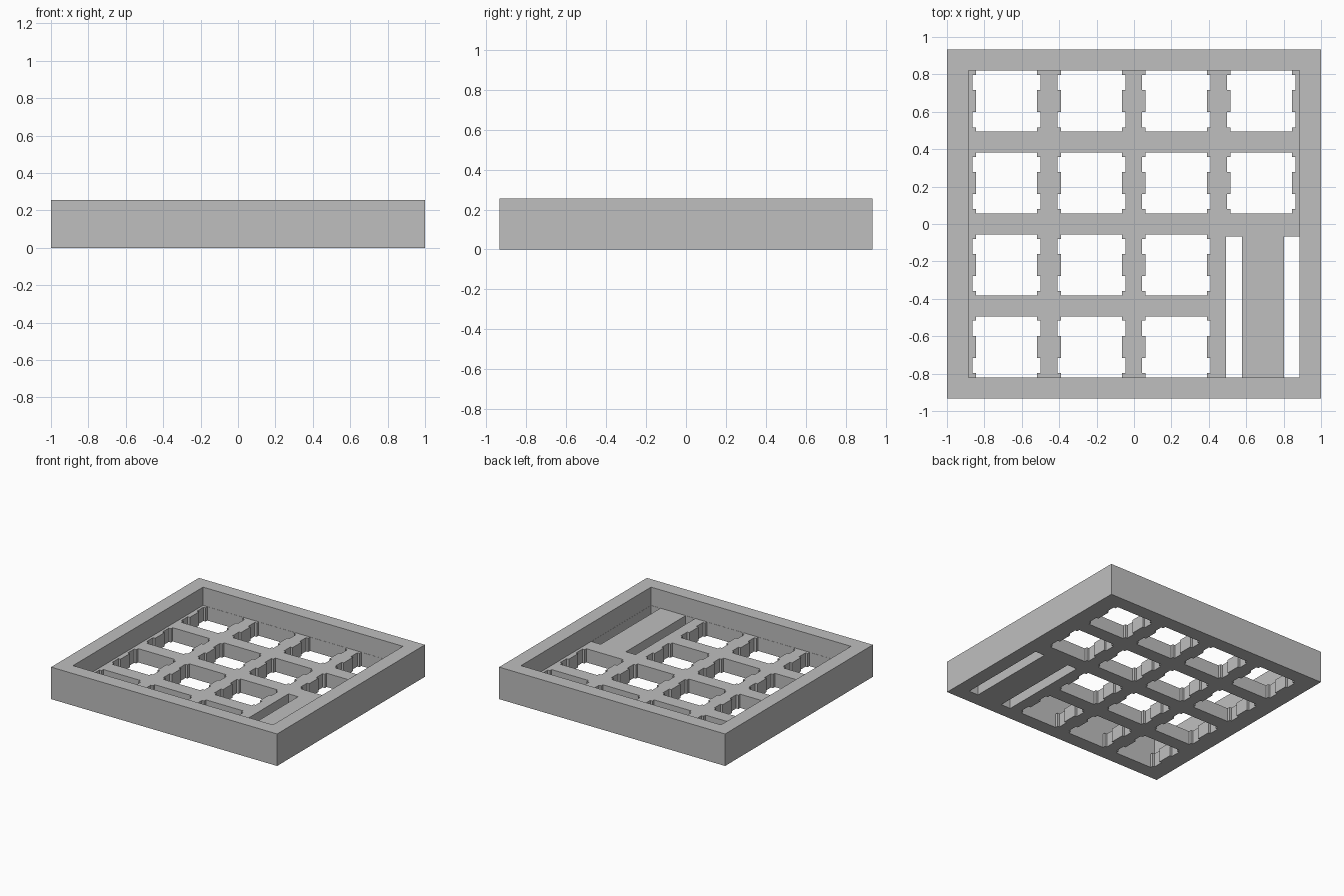
import bpy, bmesh

cube = bpy.data.objects.get("Cube")
if cube:
    bpy.data.objects.remove(cube, do_unlink=True)

# Main dimensions
WIDTH, DEPTH, HEIGHT = 2.0, 1.868, 0.256
POCKET_X, POCKET_Y = 0.885, 0.822
FLOOR = 0.11
PITCH_X, PITCH_Y = 0.454, 0.438
UNIT = 0.02335

grey = bpy.data.materials.new("plain grey")
grey.use_nodes = True
colour = (0.52, 0.52, 0.52, 1)
grey.diffuse_color = colour
grey.node_tree.nodes["Principled BSDF"].inputs["Base Color"].default_value = colour


def add_prism(bm, outline, low, high):
    """Close a counter-clockwise outline into a solid prism."""
    bottom = [bm.verts.new((x, y, low)) for x, y in outline]
    top = [bm.verts.new((x, y, high)) for x, y in outline]
    bm.faces.new(bottom[::-1])
    bm.faces.new(top)
    n = len(outline)
    for i in range(n):
        j = (i + 1) % n
        bm.faces.new((bottom[i], bottom[j], top[j], top[i]))


def rectangle(x0, x1, y0, y1):
    return [(x0, y0), (x1, y0), (x1, y1), (x0, y1)]


def finish(name, bm):
    mesh = bpy.data.meshes.new(name)
    bm.to_mesh(mesh)
    bm.free()
    mesh.materials.append(grey)
    obj = bpy.data.objects.new(name, mesh)
    bpy.context.collection.objects.link(obj)
    return obj


def key_outline(cx, cy):
    """Square socket with two shallow notches on each side."""
    half, notch = 7, 7.8
    right = [(half, -7), (half, -6), (notch, -6), (notch, -2.5), (half, -2.5),
             (half, 2.5), (notch, 2.5), (notch, 6), (half, 6), (half, 7)]
    left = [(-x, -y) for x, y in right]
    return [(cx + x * UNIT, cy + y * UNIT) for x, y in right + left]


# Solid tray block
bm = bmesh.new()
add_prism(bm, rectangle(-WIDTH / 2, WIDTH / 2, -DEPTH / 2, DEPTH / 2), 0, HEIGHT)
tray = finish("key_tray", bm)

# Recess inside the rim
bm = bmesh.new()
add_prism(bm, rectangle(-POCKET_X, POCKET_X, -POCKET_Y, POCKET_Y), FLOOR, HEIGHT + 0.1)
pocket = finish("recess_cutter", bm)

# Key sockets, with two long slots in place of the front two at the +x end
bm = bmesh.new()
for col in range(4):
    for row in range(4):
        if col == 3 and row < 2:
            continue
        add_prism(bm, key_outline((col - 1.5) * PITCH_X - 0.001, (row - 1.5) * PITCH_Y),
                  -0.1, FLOOR + 0.06)
for x0, x1 in ((0.493, 0.578), (0.801, 0.884)):
    add_prism(bm, rectangle(x0, x1, -0.8205, -0.066), -0.1, FLOOR + 0.06)
sockets = finish("socket_cutter", bm)

# Cut and clean up
bpy.context.view_layer.objects.active = tray
for cutter in (pocket, sockets):
    cutter.hide_render = True
    mod = tray.modifiers.new(cutter.name, 'BOOLEAN')
    mod.operation = 'DIFFERENCE'
    mod.solver = 'EXACT'
    mod.object = cutter
    bpy.ops.object.modifier_apply(modifier=mod.name)
    bpy.data.objects.remove(cutter, do_unlink=True)
